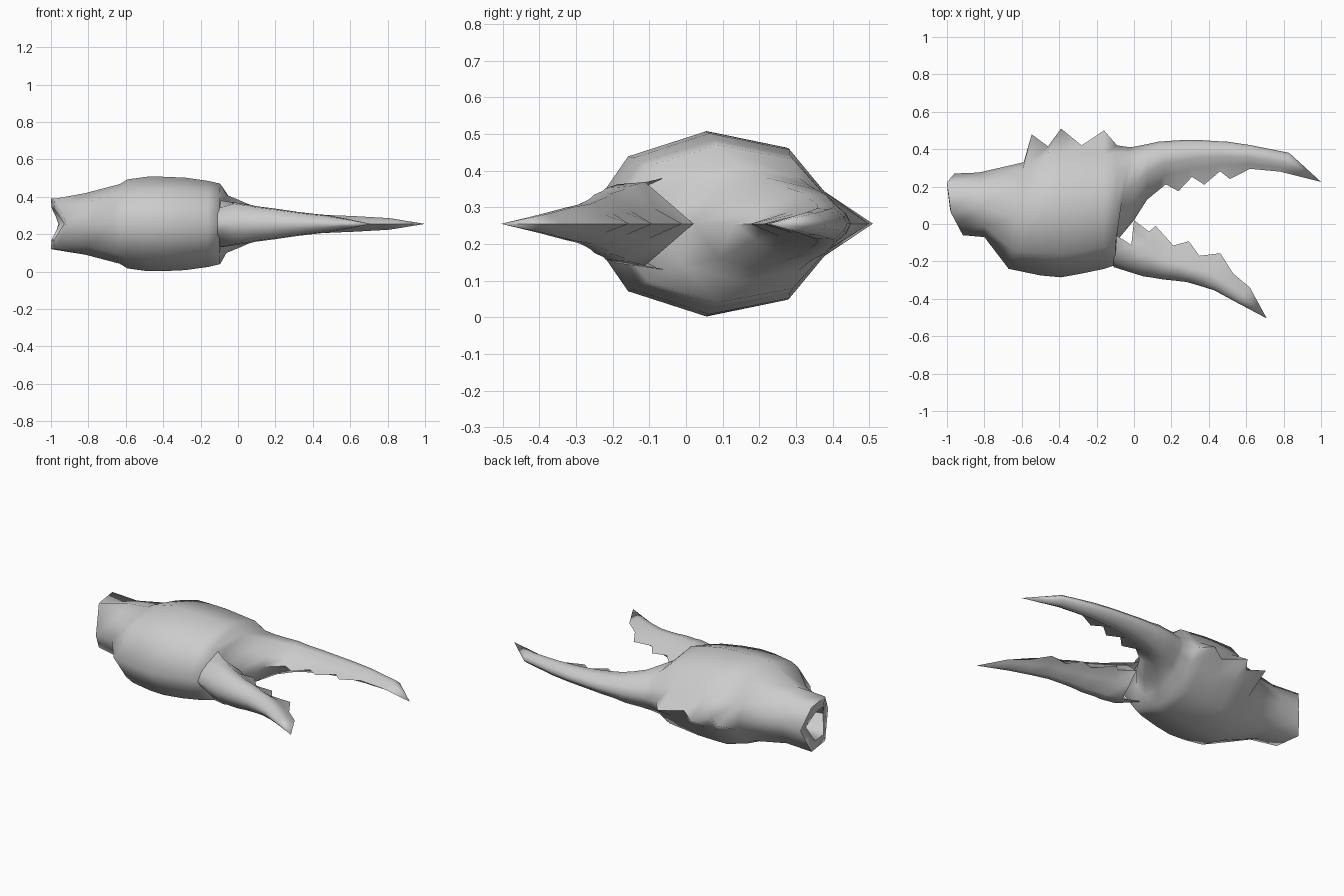
import bpy, bmesh, math
from mathutils import Vector

cube = bpy.data.objects.get("Cube")
if cube:
    bpy.data.objects.remove(cube, do_unlink=True)

MID = 0.255
shell = bpy.data.materials.new("shell_grey")
shell.use_nodes = True
grey = (0.6, 0.6, 0.6, 1)
shell.diffuse_color = grey
shell.node_tree.nodes["Principled BSDF"].inputs["Base Color"].default_value = grey

# Upper halves of the cross-sections: fraction across, fraction of height
WRIST = [(0, 0), (.18, .5), (.36, 1), (.85, 1), (.93, .5), (1, 0)]
PALM = [(0, 0), (.18, .73), (.48, 1), (.8, .82), (.94, .35), (1, 0)]
FIXED = [(0, 0), (.2, .4), (.48, .95), (.75, .9), (.94, .4), (1, 0)]
MOVING = [(1 - t, z) for t, z in FIXED[::-1]]
ROOT = [(0, 0), (.15, .3), (.45, .65), (1, 1), (1, .5), (1, 0)]


def ring(half, ax, ay, bx, by, h, spike=0, flare=0):
    """Cross-section from front point a to rear point b; a spike pulls out one end."""
    a, b = Vector((ax, ay, MID)), Vector((bx, by, MID))
    out = (b - a).normalized()
    pts = []
    for t, z in half + [(t, -z) for t, z in half[-2:0:-1]]:
        p = a.lerp(b, t) + Vector((-flare * abs(z), 0, z * h))
        if t == (1 if spike > 0 else 0):
            p += out * spike
        pts.append(p)
    return pts


def loft(name, rings, open_root=False):
    bm = bmesh.new()
    loops = [[bm.verts.new(p) for p in r] for r in rings]
    n = len(rings[0])
    for k, (r, s) in enumerate(zip(loops, loops[1:])):
        for i in range(n):
            # An open root leaves the inner side of the first strip uncovered
            if open_root and k == 0 and 3 <= i <= 6:
                continue
            j = (i + 1) % n
            bm.faces.new((r[i], r[j], s[j], s[i]))
    if not open_root:
        bm.faces.new(loops[0][::-1])
    bm.faces.new(loops[-1])
    bmesh.ops.remove_doubles(bm, verts=bm.verts, dist=0.0005)
    loose = [v for v in bm.verts if not v.link_faces]
    bmesh.ops.delete(bm, geom=loose, context='VERTS')
    bmesh.ops.recalc_face_normals(bm, faces=bm.faces)
    mesh = bpy.data.meshes.new(name)
    bm.to_mesh(mesh)
    bm.free()
    obj = bpy.data.objects.new(name, mesh)
    bpy.context.collection.objects.link(obj)
    mesh.materials.append(shell)
    bpy.ops.object.select_all(action='DESELECT')
    obj.select_set(True)
    bpy.context.view_layer.objects.active = obj
    bpy.ops.object.shade_smooth_by_angle(angle=math.radians(80))


# Hollow wrist, spiked palm and fixed finger with teeth
loft("palm_and_fixed_finger", [
    ring(WRIST, -.84, .03, -.84, .19, .07),
    ring(WRIST, -.93, .01, -.955, .21, .085, 0, .045),
    ring(WRIST, -.915, -.06, -.96, .27, .135, 0, .047),
    ring(PALM, -.80, -.07, -.83, .275, .165),
    ring(PALM, -.67, -.24, -.59, .33, .213),
    ring(PALM, -.62, -.25, -.56, .35, .238, .13),
    ring(PALM, -.50, -.275, -.46, .415, .253),
    ring(PALM, -.39, -.285, -.39, .42, .252, .09),
    ring(PALM, -.28, -.265, -.28, .42, .247),
    ring(PALM, -.16, -.24, -.16, .415, .23, .085),
    ring(PALM, -.10, -.22, -.09, .42, .215),
    ring(PALM, -.10, -.1, -.02, .41, .155),
    ring(PALM, 0, .02, .01, .415, .128),
    ring(FIXED, .07, .13, .07, .427, .105),
    ring(FIXED, .17, .212, .13, .44, .088),
    ring(FIXED, .23, .23, .2, .445, .074, -.055),
    ring(FIXED, .31, .252, .28, .45, .065),
    ring(FIXED, .37, .265, .35, .449, .058, -.055),
    ring(FIXED, .46, .282, .44, .443, .052),
    ring(FIXED, .51, .285, .5, .44, .049, -.045),
    ring(FIXED, .62, .295, .62, .422, .044),
    ring(FIXED, .78, .28, .83, .38, .033),
    ring(FIXED, 1, .225, 1, .225, 0),
])

# Hinged lower finger with teeth, open towards the hinge
loft("moving_finger", [
    ring(ROOT, -.11, -.23, -.11, -.05, .127),
    ring(MOVING, -.03, -.255, 0, .02, .12),
    ring(MOVING, .05, -.28, .08, -.04, .108),
    ring(MOVING, .08, -.284, .11, -.055, .1, .045),
    ring(MOVING, .16, -.297, .21, -.115, .088),
    ring(MOVING, .22, -.303, .28, -.13, .078, .04),
    ring(MOVING, .28, -.31, .35, -.17, .068),
    ring(MOVING, .35, -.33, .44, -.19, .058, .04),
    ring(MOVING, .43, -.355, .53, -.265, .048),
    ring(MOVING, .55, -.42, .62, -.34, .028),
    ring(MOVING, .71, -.505, .71, -.505, 0),
], open_root=True)
